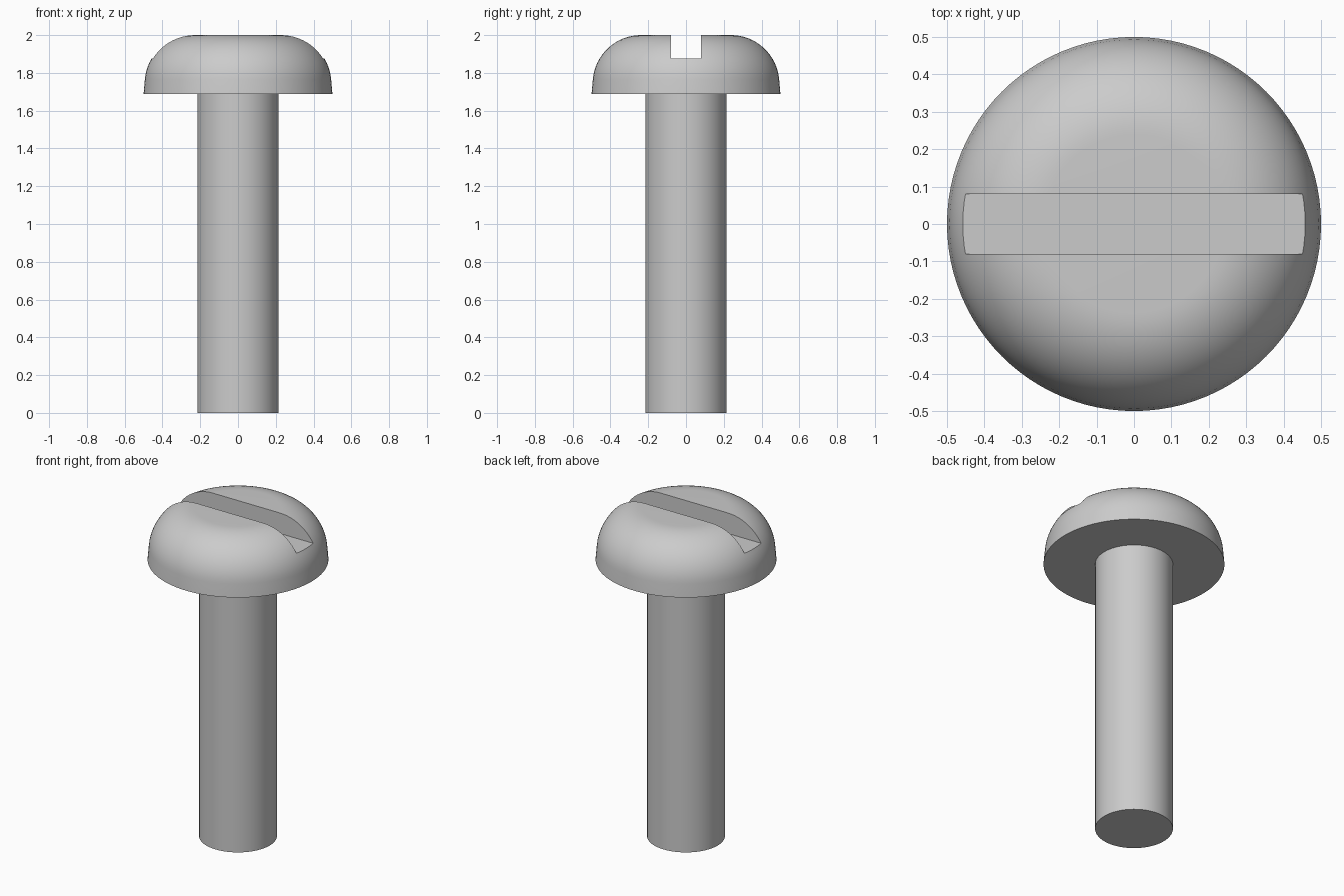
import bpy, bmesh
from math import sin, cos, pi, radians

if "Cube" in bpy.data.objects:
    bpy.data.objects.remove(bpy.data.objects["Cube"])

SEGMENTS = 96
SHAFT_R, HEAD_R, HEAD_Z, TOP_Z = 0.215, 0.5, 1.687, 2.0
ARC_R, ARC_X, TAPER = 0.256, 0.238, 5   # rounded shoulder above a tapered rim


def make_object(name, bm):
    bmesh.ops.recalc_face_normals(bm, faces=bm.faces)
    mesh = bpy.data.meshes.new(name)
    bm.to_mesh(mesh)
    bm.free()
    obj = bpy.data.objects.new(name, mesh)
    bpy.context.collection.objects.link(obj)
    return obj


# Half profile: shaft, underside, rim, shoulder arc
profile = [(SHAFT_R, 0), (SHAFT_R, HEAD_Z), (HEAD_R, HEAD_Z)]
for i in range(17):
    a = radians(TAPER + (90 - TAPER) * i / 16)
    profile.append((ARC_X + ARC_R * cos(a), TOP_Z - ARC_R + ARC_R * sin(a)))

# Revolve into a closed body with flat end caps
bm = bmesh.new()
rings = [[bm.verts.new((r * cos(2 * pi * k / SEGMENTS), r * sin(2 * pi * k / SEGMENTS), z))
          for k in range(SEGMENTS)] for r, z in profile]
for low, high in zip(rings, rings[1:]):
    for k in range(SEGMENTS):
        n = (k + 1) % SEGMENTS
        bm.faces.new((low[k], low[n], high[n], high[k]))
bm.faces.new(rings[0][::-1])
bm.faces.new(rings[-1])
screw = make_object("screw", bm)

# Driver slot across the head
bm = bmesh.new()
bmesh.ops.create_cube(bm, size=1)
bmesh.ops.scale(bm, vec=(1.4, 0.16, 0.4), verts=bm.verts)
bmesh.ops.translate(bm, vec=(0, 0, 1.875 + 0.2), verts=bm.verts)
cutter = make_object("slot_cutter", bm)
cutter.hide_render = True

cut = screw.modifiers.new("slot", 'BOOLEAN')
cut.operation = 'DIFFERENCE'
cut.solver = 'EXACT'
cut.object = cutter

bpy.context.view_layer.objects.active = screw
screw.select_set(True)
cutter.select_set(False)
bpy.ops.object.modifier_apply(modifier=cut.name)
bpy.data.objects.remove(cutter)
bpy.ops.object.shade_smooth_by_angle(angle=radians(30))
